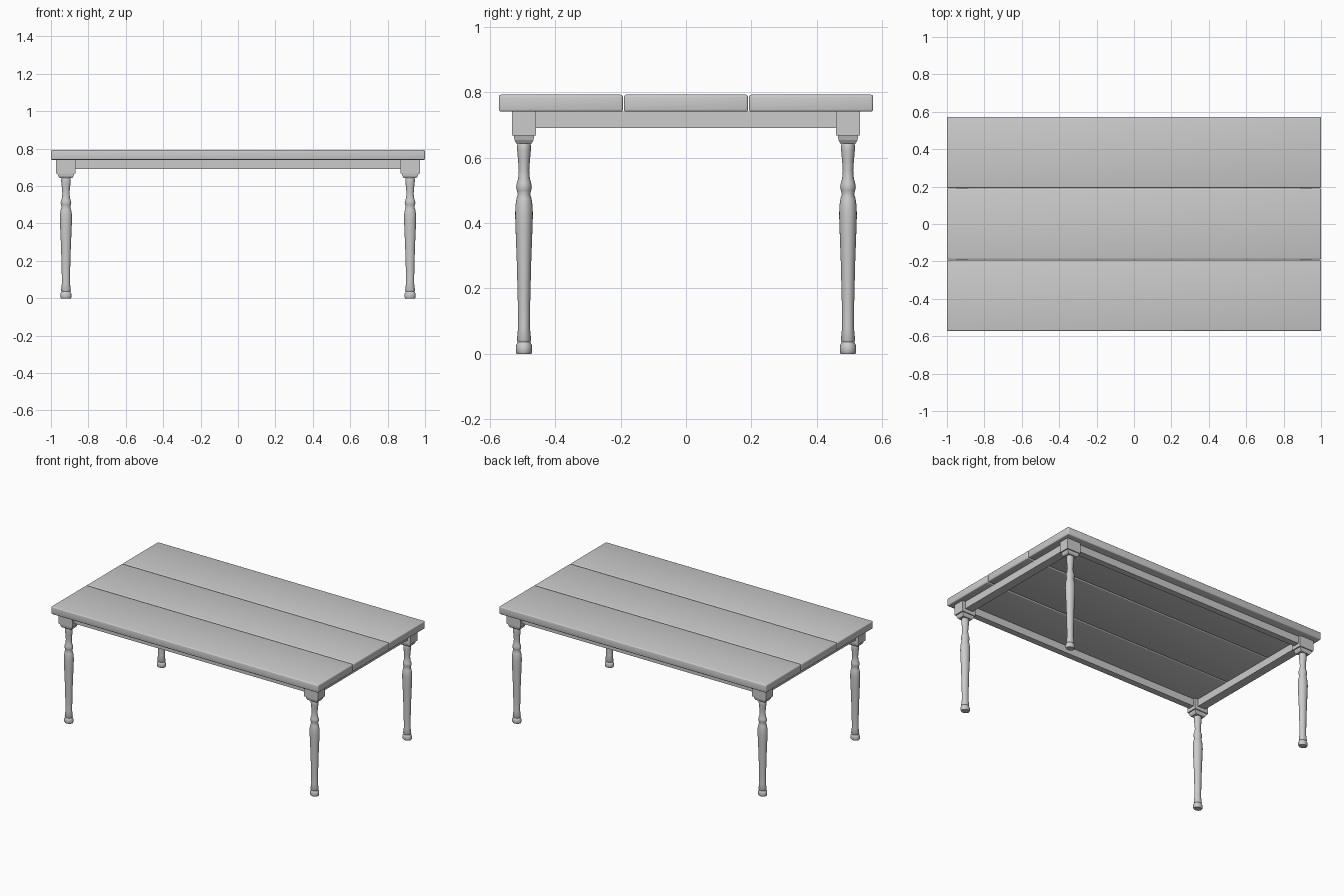
import bpy, bmesh, math

cube = bpy.data.objects.get("Cube")
if cube:
    bpy.data.objects.remove(cube, do_unlink=True)

GREY = (0.6, 0.6, 0.6, 1)
wood = bpy.data.materials.new("plain_grey")
wood.use_nodes = True
wood.diffuse_color = GREY
wood.node_tree.nodes["Principled BSDF"].inputs["Base Color"].default_value = GREY

LEG_X, LEG_Y = 0.92, 0.495


def finish(name, bm, smooth=False):
    bmesh.ops.recalc_face_normals(bm, faces=bm.faces)
    mesh = bpy.data.meshes.new(name)
    bm.to_mesh(mesh)
    bm.free()
    mesh.materials.append(wood)
    obj = bpy.data.objects.new(name, mesh)
    bpy.context.collection.objects.link(obj)
    if smooth:
        bpy.ops.object.select_all(action="DESELECT")
        obj.select_set(True)
        bpy.context.view_layer.objects.active = obj
        bpy.ops.object.shade_smooth_by_angle(angle=math.radians(40))
    return obj


def box(name, centre, size, bevel=0):
    bm = bmesh.new()
    bmesh.ops.create_cube(bm, size=1)
    for v in bm.verts:
        v.co = [c + p * s for c, p, s in zip(centre, v.co, size)]
    if bevel:
        bmesh.ops.bevel(bm, geom=bm.edges[:], offset=bevel, segments=3,
                        profile=0.5, affect="EDGES")
    return finish(name, bm, bevel > 0)


def stack(name, x, y, rings, sides, start=0, smooth=False):
    """Closed solid from rings of (half width x, half width y, z)."""
    bm = bmesh.new()
    k = 1 / math.cos(math.pi / 4) if sides == 4 else 1
    loops = []
    for rx, ry, z in rings:
        angles = [start + 2 * math.pi * i / sides for i in range(sides)]
        loops.append([bm.verts.new((x + k * rx * math.cos(a),
                                    y + k * ry * math.sin(a), z)) for a in angles])
    for low, high in zip(loops, loops[1:]):
        for i in range(sides):
            j = (i + 1) % sides
            bm.faces.new((low[i], low[j], high[j], high[i]))
    bm.faces.new(loops[0])
    bm.faces.new(loops[-1])
    return finish(name, bm, smooth)


# Tabletop planks
for label, y in (("front", -0.3825), ("middle", 0), ("back", 0.3825)):
    box(label + "_plank", (0, y, 0.766), (2, 0.379, 0.052), 0.007)

# Apron rails
for label, s in (("front", -1), ("back", 1)):
    box(label + "_apron", (0, s * LEG_Y, 0.716), (2 * LEG_X - 0.08, 0.042, 0.05))
for label, s in (("right", -1), ("left", 1)):
    box(label + "_apron", (s * LEG_X, 0, 0.716), (0.058, 2 * LEG_Y - 0.05, 0.05))

# Turned legs: (radius, height)
PROFILE = [(0.022, 0), (0.025, 0.006), (0.025, 0.024), (0.021, 0.032),
           (0.019, 0.036), (0.022, 0.042), (0.018, 0.08), (0.019, 0.16),
           (0.022, 0.28), (0.025, 0.36), (0.027, 0.42), (0.0265, 0.45),
           (0.023, 0.475), (0.019, 0.488), (0.022, 0.5), (0.024, 0.51),
           (0.022, 0.522), (0.018, 0.535), (0.016, 0.56), (0.018, 0.59),
           (0.021, 0.622), (0.021, 0.638), (0.018, 0.645)]
leg_rings = [(r * 1.2, r, z) for r, z in PROFILE]
block_rings = [(0.034, 0.024, 0.643), (0.041, 0.029, 0.653), (0.045, 0.031, 0.667),
               (0.052, 0.0365, 0.668), (0.052, 0.0365, 0.741)]
for fb, sy in (("front", -1), ("back", 1)):
    for lr, sx in (("right", -1), ("left", 1)):
        x, y = sx * LEG_X, sy * LEG_Y
        stack(f"{fb}_{lr}_leg", x, y, leg_rings, 24, smooth=True)
        stack(f"{fb}_{lr}_leg_block", x, y, block_rings, 4, math.pi / 4)
